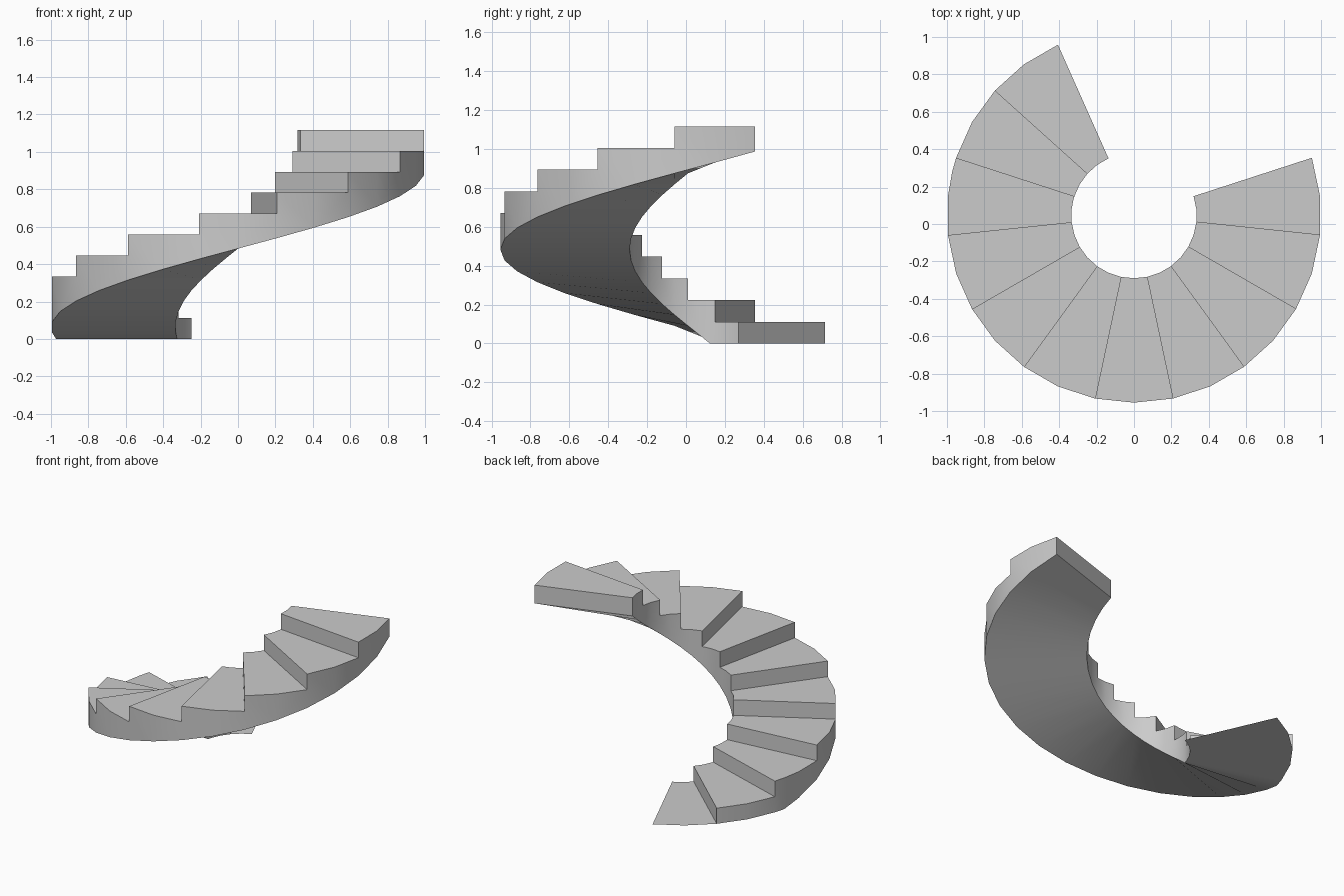
import bpy, bmesh, math

cube = bpy.data.objects.get("Cube")
if cube:
    bpy.data.objects.remove(cube)

STEPS, RISE, TURN = 10, 0.1117, 24      # turn in degrees per step
START, BASE_END = 138, 166.5            # first riser, end of the flat base
END = START + STEPS * TURN
UNDER_TOP = 0.987                       # underside height at the last step
INNER, OUTER, CENTRE_Y = 0.335, 1.0, 0.045

stone = bpy.data.materials.new("plain_grey")
stone.use_nodes = True
stone.diffuse_color = (0.6, 0.6, 0.6, 1)
bsdf = next(n for n in stone.node_tree.nodes if n.type == 'BSDF_PRINCIPLED')
bsdf.inputs["Base Color"].default_value = (0.6, 0.6, 0.6, 1)
bsdf.inputs["Roughness"].default_value = 0.8


def point(radius, angle, z):
    a = math.radians(angle)
    return (radius * math.cos(a), CENTRE_Y + radius * math.sin(a), z)


def underside(angle):
    return max(0, (angle - BASE_END) / (END - BASE_END) * UNDER_TOP)


def add_face(bm, points):
    bm.faces.new([bm.verts.new(p) for p in points])


def finish(bm, name):
    bmesh.ops.remove_doubles(bm, verts=bm.verts, dist=0.0005)
    mesh = bpy.data.meshes.new(name)
    bm.to_mesh(mesh)
    bm.free()
    mesh.materials.append(stone)
    obj = bpy.data.objects.new(name, mesh)
    bpy.context.collection.objects.link(obj)
    bpy.ops.object.select_all(action='DESELECT')
    obj.select_set(True)
    bpy.context.view_layer.objects.active = obj
    bpy.ops.object.shade_smooth_by_angle(angle=math.radians(30))


def strip(bm, a, b, za, zb):
    add_face(bm, [point(INNER, a, za), point(OUTER, a, za),
                  point(OUTER, b, zb), point(INNER, b, zb)])


# Spiral flight: treads, risers, curved side walls and sloping underside
bm = bmesh.new()
half = TURN / 2
angles = sorted([START + half * i for i in range(2 * STEPS + 1)] + [BASE_END])
for a, b in zip(angles, angles[1:]):
    step = int((a - START) // TURN)
    top = RISE * (step + 1)
    strip(bm, a, b, top, top)
    strip(bm, a, b, underside(a), underside(b))
    first = (a - START) % TURN == 0
    for radius in (INNER, OUTER):
        wall = [point(radius, a, underside(a)), point(radius, b, underside(b)),
                point(radius, b, top), point(radius, a, top)]
        if first and step > 0:
            wall.append(point(radius, a, top - RISE))
        add_face(bm, wall)
    if first:
        add_face(bm, [point(INNER, a, top - RISE), point(OUTER, a, top - RISE),
                      point(OUTER, a, top), point(INNER, a, top)])

# Closing wall at the upper end
add_face(bm, [point(INNER, END, underside(END)), point(OUTER, END, underside(END)),
              point(OUTER, END, STEPS * RISE), point(INNER, END, STEPS * RISE)])
bmesh.ops.remove_doubles(bm, verts=bm.verts, dist=0.0005)
bmesh.ops.recalc_face_normals(bm, faces=bm.faces)
finish(bm, "spiral_flight")

# Flat landing sheet on the ground before the first riser
bm = bmesh.new()
for a in (START - TURN, START - half):
    strip(bm, a, a + half, 0, 0)
finish(bm, "ground_landing")
